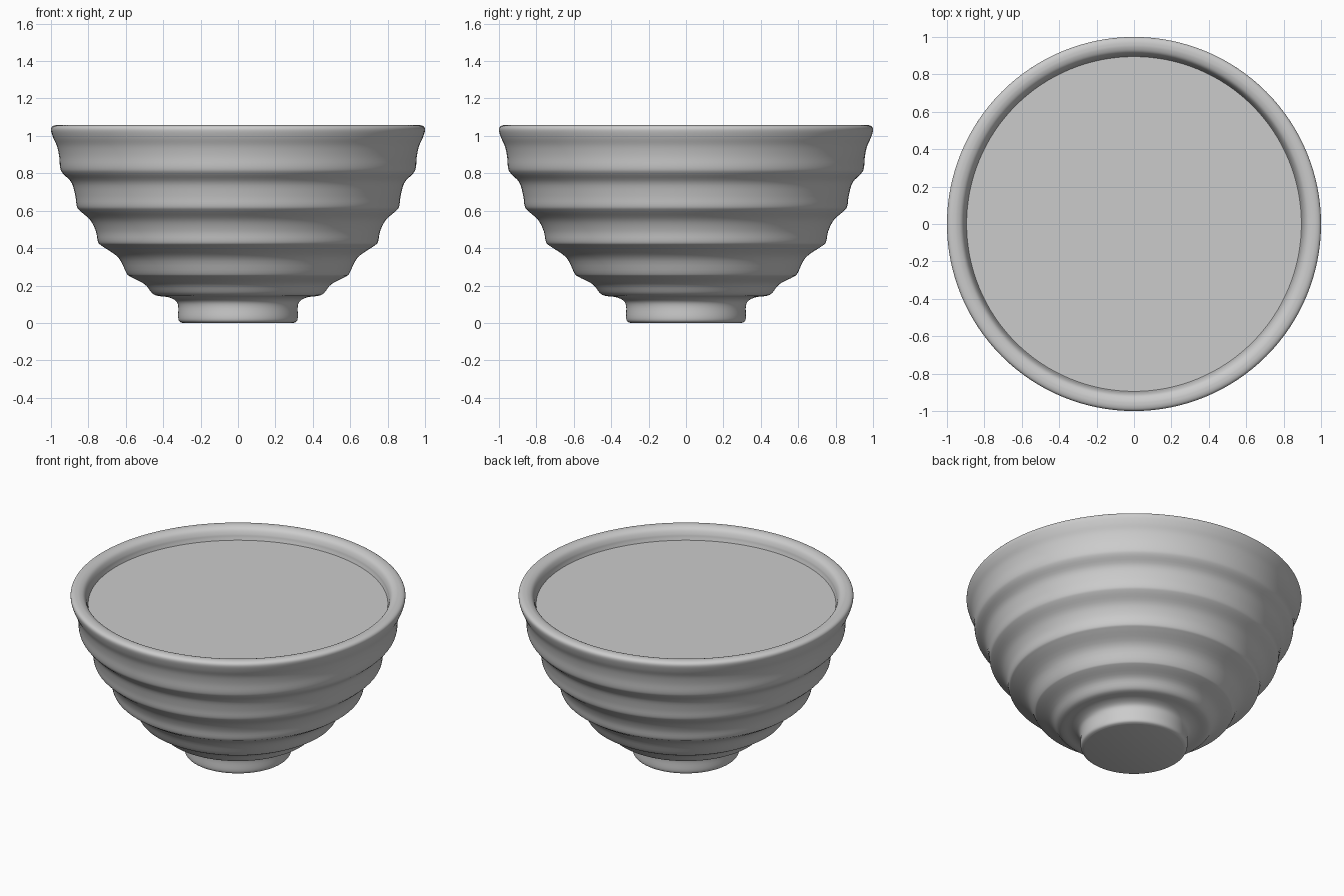
import bpy, bmesh, math
from mathutils import Vector

if "Cube" in bpy.data.objects:
    bpy.data.objects.remove(bpy.data.objects["Cube"])

SEGMENTS = 128


def smooth_path(points, steps=4):
    """Catmull-Rom curve through (radius, height) points."""
    p = [Vector(q) for q in points]
    p = [p[0]] + p + [p[-1]]
    out = []
    for a, b, c, d in zip(p, p[1:], p[2:], p[3:]):
        for i in range(steps):
            t = i / steps
            out.append(0.5 * (2 * b + (c - a) * t + (2 * a - 5 * b + 4 * c - d) * t * t
                              + (3 * b - a - 3 * c + d) * t ** 3))
    out.append(p[-1])
    return [(max(r, 0), min(max(z, 0), 1.058)) for r, z in out]


def lathe(name, profile):
    bm = bmesh.new()
    verts = [bm.verts.new((r, 0, z)) for r, z in profile]
    edges = [bm.edges.new(e) for e in zip(verts, verts[1:])]
    bmesh.ops.spin(bm, geom=verts + edges, cent=(0, 0, 0), axis=(0, 0, 1),
                   angle=math.tau, steps=SEGMENTS, use_duplicate=False)
    bmesh.ops.remove_doubles(bm, verts=bm.verts, dist=1e-5)
    bmesh.ops.recalc_face_normals(bm, faces=bm.faces)
    mesh = bpy.data.meshes.new(name)
    bm.to_mesh(mesh)
    bm.free()
    ob = bpy.data.objects.new(name, mesh)
    bpy.context.collection.objects.link(ob)
    bpy.ops.object.select_all(action='DESELECT')
    ob.select_set(True)
    bpy.context.view_layer.objects.active = ob
    bpy.ops.object.shade_smooth_by_angle(angle=math.radians(40))
    return ob


# Foot and underside
foot = [(0.295, 0), (0.313, 0.008), (0.32, 0.03), (0.32, 0.09),
        (0.335, 0.12), (0.375, 0.138), (0.43, 0.145)]
# Stepped ribs up the outer wall
ribs = [(0.46, 0.16), (0.50, 0.208), (0.575, 0.247), (0.597, 0.268), (0.64, 0.35),
        (0.725, 0.41), (0.748, 0.432), (0.76, 0.49), (0.79, 0.55), (0.845, 0.60),
        (0.862, 0.625), (0.87, 0.68), (0.89, 0.75), (0.937, 0.80), (0.951, 0.83),
        (0.956, 0.89), (0.968, 0.945)]
# Rounded rim and inner wall
rim = [(0.988, 0.99), (1.0, 1.03), (0.993, 1.05), (0.97, 1.058), (0.945, 1.056),
       (0.92, 1.043), (0.905, 1.015), (0.893, 0.97)]
inner = [(0.82, 0.76), (0.69, 0.53), (0.5, 0.32), (0.3, 0.21), (0, 0.18)]

lathe("bowl", [(0, 0)] + smooth_path(foot + ribs + rim + inner))

# Flat filling just below the rim
lathe("bowl_filling", [(0, 0.98), (0.895, 0.98)])
